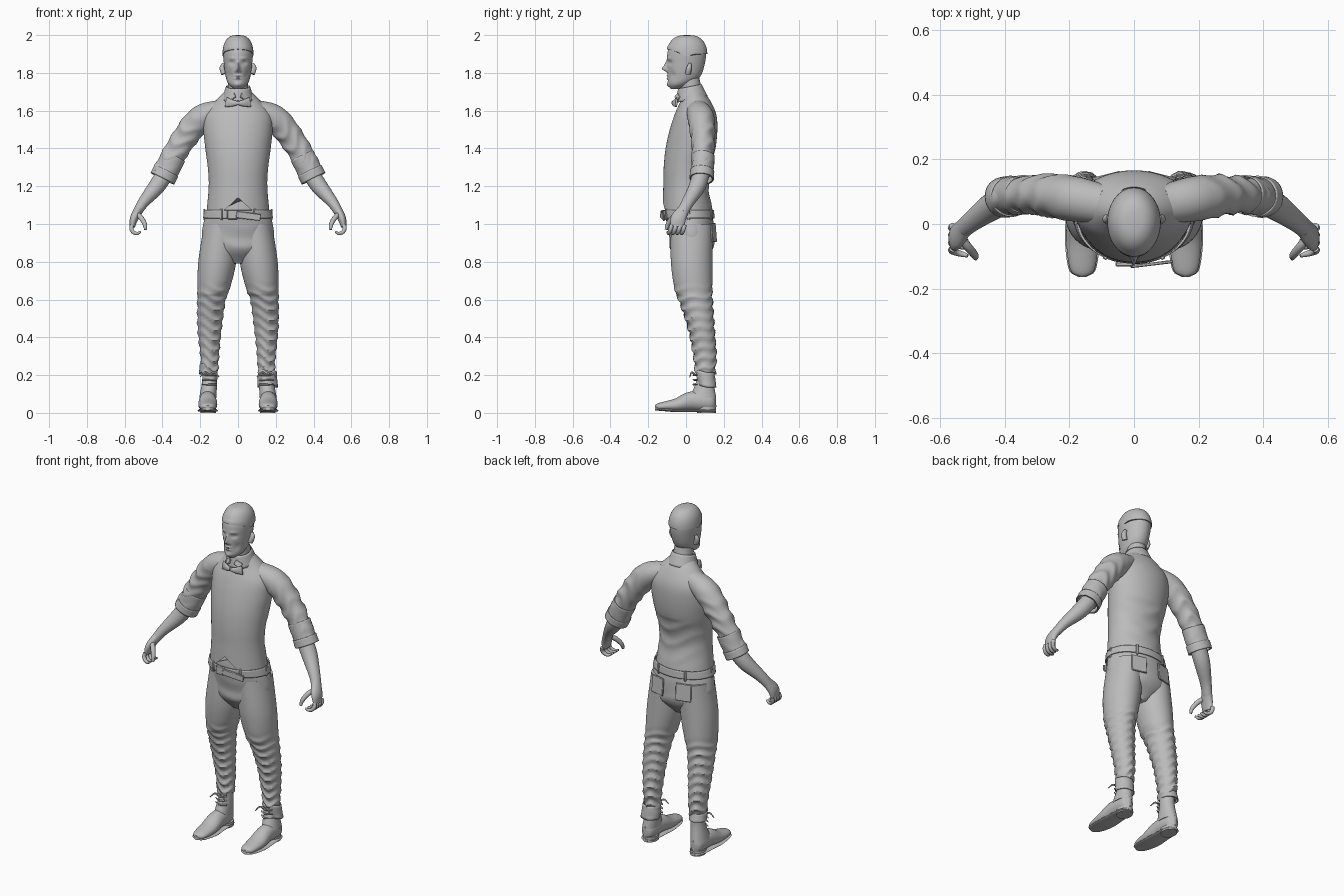
import bpy, bmesh
from math import sin, cos, pi, exp
from mathutils import Vector

if "Cube" in bpy.data.objects:
    bpy.data.objects.remove(bpy.data.objects["Cube"])

grey = bpy.data.materials.new("plain_grey")
grey.use_nodes = True
grey.diffuse_color = (.5, .5, .5, 1)
grey.node_tree.nodes["Principled BSDF"].inputs["Base Color"].default_value = grey.diffuse_color
parts = []


def finish(name, bm):
    bmesh.ops.recalc_face_normals(bm, faces=bm.faces)
    mesh = bpy.data.meshes.new(name)
    bm.to_mesh(mesh)
    bm.free()
    mesh.materials.append(grey)
    part = bpy.data.objects.new(name, mesh)
    bpy.context.collection.objects.link(part)
    parts.append(part)
    return part


def refine(rows, steps):
    """Smoothly interpolate the rows (Catmull-Rom)."""
    rows = [Vector(row) for row in rows]
    rows = [rows[0] * 2 - rows[1], *rows, rows[-1] * 2 - rows[-2]]
    result = []
    for before, here, there, after in zip(rows, rows[1:], rows[2:], rows[3:]):
        slope_here, slope_there = (there - before) / 2, (after - here) / 2
        for step in range(steps):
            t = step / steps
            ease = t * t * (3 - 2 * t)
            result.append(here.lerp(there, ease) + slope_here * t * (1 - t) ** 2
                          - slope_there * t * t * (1 - t))
    return result + [rows[-2]]


def loft(name, rows, side=1, flat=False, ref=(0, 1, 0), segs=32, steps=6, fold=None, warp=None, cap=True):
    """Skin elliptical rings given as (x, y, z, radius along ref, radius across)."""
    rows = refine(rows, steps)
    points = [row.xyz if len(row) == 3 else Vector(row[:3]) for row in rows]
    bm = bmesh.new()
    rings, travelled = [], 0
    for i, (point, row) in enumerate(zip(points, rows)):
        previous, following = points[max(i - 1, 0)], points[min(i + 1, len(points) - 1)]
        tangent = Vector((0, 0, 1)) if flat else (following - previous).normalized()
        along = Vector(ref)
        along = (along - tangent * along.dot(tangent)).normalized()
        across = along.cross(tangent)
        travelled += (point - previous).length
        ring = []
        for k in range(segs):
            angle = 2 * pi * k / segs
            extra = fold(angle, travelled) if fold else 0
            spot = point + along * cos(angle) * (row[3] + extra) + across * sin(angle) * (row[4] + extra)
            spot = warp(spot) if warp else spot
            ring.append(bm.verts.new((spot.x * side, spot.y, spot.z)))
        rings.append(ring)
    for lower, upper in zip(rings, rings[1:]):
        for k in range(segs):
            bm.faces.new((lower[k], lower[k - 1], upper[k - 1], upper[k]))
    if cap:
        bm.faces.new(rings[0])
        bm.faces.new(rings[-1])
    return finish(name, bm)


def stack(name, rows, **options):
    """Centred horizontal rings given as (z, y, half width, half depth)."""
    return loft(name, [(0, y, z, depth, width) for z, y, width, depth in rows], flat=True, **options)


def tube(name, points, radius, **options):
    """Round tube that narrows towards its tip."""
    last = len(points) - 1
    return loft(name, [(*p, *[radius * (1 - .5 * (i / last) ** 3)] * 2) for i, p in enumerate(points)],
                segs=14, **options)


def box(name, location, size, rotation=(0, 0, 0)):
    bm = bmesh.new()
    bmesh.ops.create_cube(bm, size=1)
    bmesh.ops.scale(bm, vec=size, verts=bm.verts)
    part = finish(name, bm)
    part.location, part.rotation_euler = location, rotation
    part.modifiers.new("soft_edges", "BEVEL").width = min(size) / 4


def shell(part, thickness=.005):
    part.modifiers.new("cloth", "SOLIDIFY").thickness = thickness


def folds(depth, rate, phase=0, start=0):
    """Crumpled cloth rings that fade in after the start distance."""
    def crease(angle, travelled):
        wave = abs(sin(rate * travelled + 1.4 * sin(angle + phase) + .7 * sin(3 * angle + phase)))
        fade = min(1, max(0, (travelled - start) * 8))
        return depth * (1 - 2 * wave) * fade * (.7 + .3 * sin(2 * angle + phase))
    return crease


# head: a loft whose front is pushed in and out by soft bumps
def bump(spot, x, z, wide, tall, push):
    return push * exp(-((abs(spot.x) - x) / wide) ** 2 - ((spot.z - z) / tall) ** 2)


def face(spot):
    if spot.y > 0:
        return spot
    nose = bump(spot, 0, 1.82, .01, .013, .025) + bump(spot, 0, 1.84, .008, .02, .014)
    nostril = bump(spot, .013, 1.81, .006, .007, .008)
    socket = bump(spot, .033, 1.853, .014, .01, .013)
    eye = bump(spot, .032, 1.852, .009, .006, .006)
    brow = bump(spot, .03, 1.877, .02, .006, .005)
    lips = sum(bump(spot, 0, z, .018, .005, .008) for z in (1.77, 1.784))
    chin = bump(spot, 0, 1.737, .018, .012, .007)
    cheek = bump(spot, .045, 1.79, .012, .02, .006)
    return spot - Vector((0, nose + nostril + eye + brow + lips + chin - socket - cheek, 0))


stack("head", [(1.715, -.06, .02, .02), (1.74, -.035, .05, .06), (1.78, -.01, .065, .085),
               (1.85, 0, .075, .1), (1.92, .005, .078, .1), (1.97, .01, .055, .07), (1.99, .01, .01, .01)],
      segs=112, steps=12, warp=face)


# hair: a dome with a high front edge and dipping temples
def hairline(spot):
    lift = .25 * max(0, -spot.y) - .012 * exp(-(spot.y / .03) ** 2)
    return spot + Vector((0, 0, lift * max(0, 1.95 - spot.z) / .05))


quarter = [pi / 2 * i / 8 for i in range(9)]
stack("hair", [(1.9 + .1 * sin(t), .006, .083 * max(cos(t), 0) ** .7, .107 * max(cos(t), 0) ** .7) for t in quarter],
      segs=64, steps=2, warp=hairline)

# neck and collar
stack("neck", [(1.62, .04, .07, .07), (1.7, .03, .056, .056), (1.8, .01, .05, .055)])
shell(stack("collar", [(1.66, .03, .085, .085), (1.73, .02, .064, .062)], cap=False,
            warp=lambda spot: spot + Vector((0, 0, .2 * (spot.y - .03)))))


# vest with a notched front hem and a creased lower back
def hem(spot):
    notch = .07 * max(0, 1 - abs(spot.x) / .075) if spot.y < 0 else -.01
    return spot + Vector((0, 0, notch * max(0, 1.2 - spot.z) / .13))


back_crease = folds(.004, 32, 1)
stack("vest", [(1.07, .01, .167, .133), (1.2, 0, .155, .12), (1.3, .006, .16, .124), (1.4, .024, .173, .132),
               (1.5, .04, .183, .126), (1.58, .05, .177, .11), (1.65, .05, .12, .08), (1.71, .035, .06, .05)],
      segs=64, steps=8, warp=hem,
      fold=lambda angle, travelled: back_crease(angle, travelled) * max(0, cos(angle)) * (travelled < .3))

# trouser seat narrowing to the crotch
stack("trouser_seat", [(1.15, .005, .145, .11), (1.07, .012, .163, .124), (1, .022, .184, .124),
                       (.93, .03, .19, .12), (.86, .03, .16, .11), (.79, .03, .05, .05)],
      segs=64, fold=folds(.002, 30, 2, .1))

# belt, buckle, loose strap end and loops
shell(stack("belt", [(1.03, .016, .179, .129), (1.073, .012, .17, .129)], segs=64, cap=False), -.007)
box("buckle", (-.03, -.124, 1.05), (.055, .015, .05))
box("belt_tongue", (.055, -.124, 1.042), (.13, .01, .036), (0, .13, .12))
for turn in range(6):
    angle = (turn + .5) * pi / 3
    box("belt_loop", (.178 * sin(angle), .014 - .137 * cos(angle), 1.05), (.013, .01, .06), (0, 0, angle))

for label, side in (("left_", 1), ("right_", -1)):
    mood = 1.5 + side

    # ear, collar point and bow tie wing
    tube(label + "ear", [(.074, .01, 1.795), (.084, .016, 1.825), (.078, .022, 1.85)], .015, side=side)
    box(label + "collar_point", (.032 * side, -.045, 1.672), (.042, .008, .03), (-.5, .55 * side, .35 * side))
    loft(label + "bow_wing", [(0, -.067, 1.64, .01, .01), (.03, -.062, 1.64, .01, .018),
                              (.064, -.05, 1.645, .005, .026)], side=side)

    # trouser leg: a loose thigh hanging over a crumpled shin
    leg = [(1, .09, .03, .09, .11), (.8, .11, .03, .1, .11), (.65, .13, .04, .085, .1), (.6, .14, .05, .076, .09),
           (.45, .15, .08, .065, .07), (.3, .15, .1, .05, .06), (.21, .15, .1, .045, .05)]
    loft(label + "trouser_leg", [(x, y, z, depth, width) for z, x, y, width, depth in leg],
         side=side, flat=True, segs=48, steps=12, fold=folds(.007, 58, mood, .3))
    box(label + "back_pocket", (.085 * side, .145, .955), (.09, .01, .1), (.08, 0, -.25 * side))

    # boot: shaft, foot, sole and heel
    loft(label + "boot_shaft", [(.15, .1, .23, .045, .04), (.15, .1, .17, .045, .04), (.16, .09, .08, .07, .045)],
         side=side, flat=True)
    foot = [(-.163, .03, .01, .01), (-.14, .033, .02, .038), (-.05, .042, .035, .05), (.03, .063, .05, .046),
            (.13, .06, .05, .038), (.16, .06, .03, .01)]
    loft(label + "boot_foot", [(.16, y, z, tall, wide) for y, z, tall, wide in foot], side=side, ref=(0, 0, 1))
    loft(label + "sole", [(.16, y, .012 + .08 * max(0, -y - .05), .008, wide + .004) for y, z, tall, wide in foot],
         side=side, ref=(0, 0, 1))
    loft(label + "heel", [(.157, .108, z, .05, .041) for z in (0, .03)], side=side, flat=True, steps=1)

    # boot laces, wrapped and loose
    for k in range(3):
        height = .15 + .025 * k
        tube(label + "lace", [(.115, .06, height), (.15, .04, height), (.19, .06, height)], .005,
             side=side, ref=(0, 0, 1))
    for sway in (-.05, .05):
        tube(label + "loose_lace", [(.15, .05, .2), (.15 + sway / 2, .03, .215), (.15 + sway, .02, .19)], .005,
             side=side, ref=(0, 0, 1))

    # sleeve with a cuff rolled twice
    loft(label + "sleeve", [(.09, .06, 1.61, .06, .05), (.2, .08, 1.555, .07, .07), (.3, .09, 1.43, .06, .066),
                            (.4, .08, 1.26, .05, .06)],
         side=side, segs=40, steps=14, fold=folds(.006, 36, mood, .1))
    for roll in range(2):
        wide = .06 + .004 * roll
        shell(loft(label + "rolled_cuff", [(.34 + .02 * k, .092 - .003 * k, 1.36 - .04 * k, wide, wide + .006)
                                           for k in range(2 * roll, 4)],
                   side=side, cap=False, fold=folds(.003, 40, mood)))

    # forearm and palm
    loft(label + "forearm", [(.37, .085, 1.29, .045, .045), (.43, .06, 1.2, .044, .044), (.5, .01, 1.115, .033, .03),
                             (.535, -.02, 1.06, .03, .024)], side=side)
    loft(label + "palm", [(.525, -.01, 1.08, .03, .024), (.55, -.04, 1.03, .04, .022), (.56, -.046, .985, .037, .014)],
         side=side)

    # fingers curl inwards along an arc
    for k in range(4):
        arc = [.7 * i - .5 for i in range(5)]
        tube(label + "finger", [(.535 + .03 * cos(t), -.08 + .023 * k - .008 * t, .98 - .03 * sin(t)) for t in arc],
             .011, side=side)
    tube(label + "thumb", [(.54, -.04, 1.055), (.515, -.07, 1.035), (.494, -.095, 1), (.49, -.106, .97)],
         .014, side=side)

    # trouser cuff: low and flared on the left, high and tight on the right
    drop = .035 * (1 - side)
    shell(loft(label + "trouser_cuff", [(.155, .1, .215 + drop / 2, .05, .05),
                                        (.157, .112, .135 + drop, .05, .052 + .003 * side)],
               side=side, flat=True, cap=False, fold=folds(.004, 50, mood),
               warp=lambda spot: spot + Vector((0, 0, .25 * max(0, .11 - spot.y)))))

box("bow_knot", (0, -.067, 1.642), (.02, .018, .022))

# smooth shading that keeps sharp edges
bpy.ops.object.select_all(action="DESELECT")
for part in parts:
    part.select_set(True)
bpy.context.view_layer.objects.active = parts[0]
bpy.ops.object.shade_smooth_by_angle(angle=.8)
